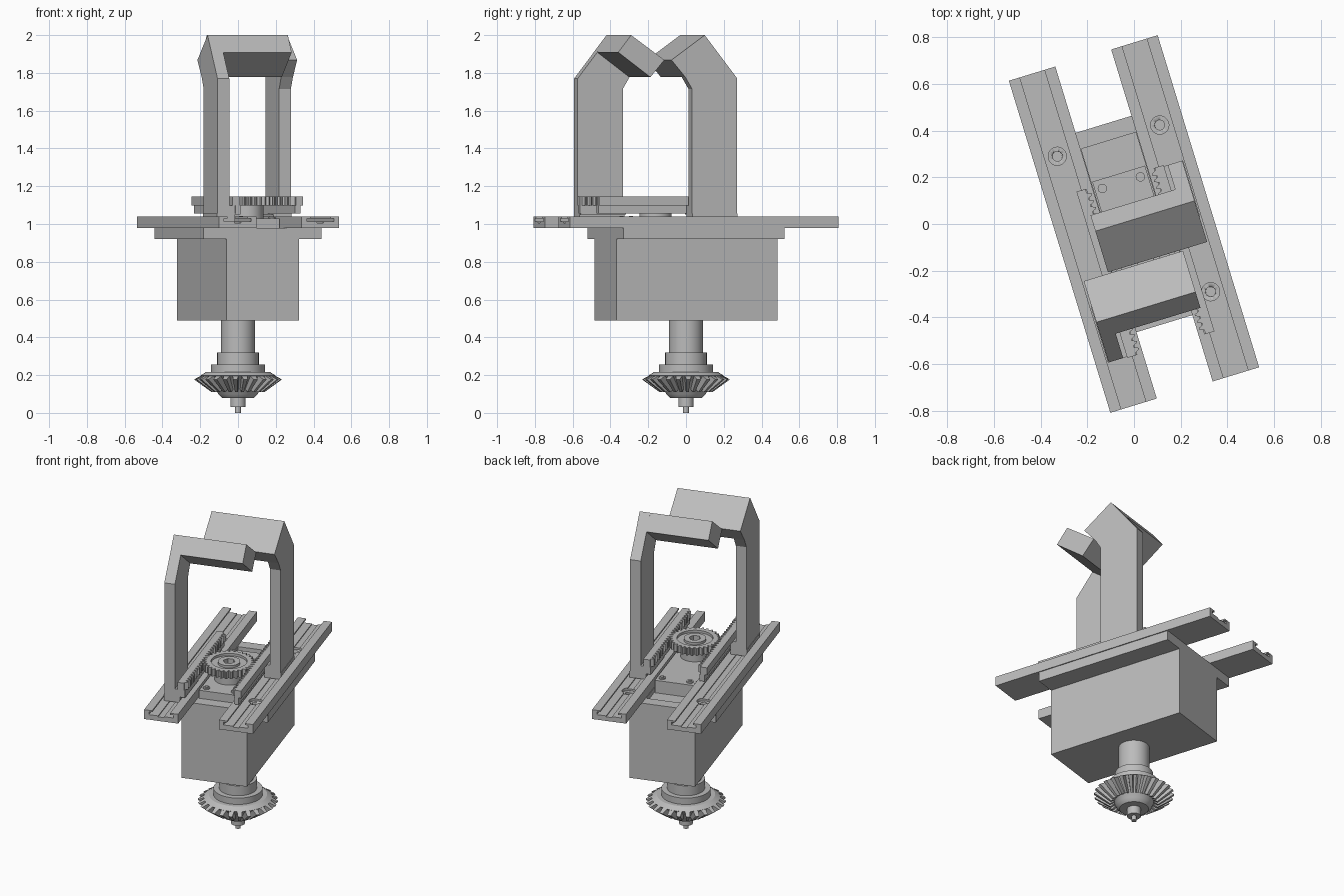
import bpy, bmesh
from math import sin, cos, pi, tau, radians
from mathutils import Matrix

cube = bpy.data.objects.get("Cube")
if cube:
    bpy.data.objects.remove(cube, do_unlink=True)

GREY = (0.5, 0.5, 0.5, 1)
mat = bpy.data.materials.new("machined grey")
mat.use_nodes = True
mat.diffuse_color = GREY
mat.node_tree.nodes["Principled BSDF"].inputs["Base Color"].default_value = GREY

TURN = Matrix.Rotation(radians(17), 4, 'Z')   # the whole gripper is turned on its axis
GRIP = -0.168                                 # centre line of the jaws and pinion


def finish(name, bm, smooth=False):
    """Turn local geometry into a placed object."""
    bmesh.ops.recalc_face_normals(bm, faces=bm.faces)
    bm.transform(TURN)
    mesh = bpy.data.meshes.new(name)
    bm.to_mesh(mesh)
    bm.free()
    mesh.materials.append(mat)
    ob = bpy.data.objects.new(name, mesh)
    bpy.context.collection.objects.link(ob)
    if smooth:
        bpy.ops.object.select_all(action='DESELECT')
        ob.select_set(True)
        bpy.context.view_layer.objects.active = ob
        bpy.ops.object.shade_smooth_by_angle(angle=radians(30))
    return ob


def add_prism(bm, points, offset):
    """Extrude a closed outline of 3D points along an offset."""
    face = bm.faces.new([bm.verts.new(p) for p in points])
    new = bmesh.ops.extrude_face_region(bm, geom=[face])["geom"]
    verts = [g for g in new if isinstance(g, bmesh.types.BMVert)]
    bmesh.ops.translate(bm, verts=verts, vec=offset)


def prism(name, points, offset):
    bm = bmesh.new()
    add_prism(bm, points, offset)
    return finish(name, bm)


def box(name, x0, x1, y0, y1, z0, z1):
    outline = [(x0, y0, z0), (x1, y0, z0), (x1, y1, z0), (x0, y1, z0)]
    return prism(name, outline, (0, 0, z1 - z0))


def lathe(name, profile, centre=(0, 0), sides=40):
    """Spin an (r, z) profile; profiles touch the axis or close on themselves."""
    bm = bmesh.new()
    verts = [bm.verts.new((r, 0, z)) for r, z in profile]
    edges = [bm.edges.new(pair) for pair in zip(verts, verts[1:])]
    bmesh.ops.spin(bm, geom=verts + edges, cent=(0, 0, 0), axis=(0, 0, 1),
                   angle=tau, steps=sides, use_duplicate=False)
    bmesh.ops.remove_doubles(bm, verts=bm.verts, dist=1e-5)
    bmesh.ops.translate(bm, verts=bm.verts, vec=(*centre, 0))
    return finish(name, bm, True)


def cylinder(name, centre, r, z0, z1, sides=32):
    return lathe(name, [(0, z0), (r, z0), (r, z1), (0, z1)], centre, sides)


def cut(ob, *cutters):
    bpy.context.view_layer.objects.active = ob
    for c in cutters:
        c.hide_render = True
        mod = ob.modifiers.new("cut", 'BOOLEAN')
        mod.operation, mod.object, mod.solver = 'DIFFERENCE', c, 'EXACT'
        bpy.ops.object.modifier_apply(modifier=mod.name)
        bpy.data.objects.remove(c, do_unlink=True)


# Housing and its flange with an actuator pocket
box("housing", -0.2, 0.2, -0.446, 0.446, 0.49, 0.92)
flange = box("flange", -0.327, 0.327, -0.446, 0.446, 0.92, 0.98)
cut(flange, box("pocket_cutter", -0.122, 0.122, -0.373, 0.373, 0.95, 1.0))

# Actuator block with screws
box("actuator", -0.118, 0.118, -0.37, 0.225, 0.945, 1.03)
for x in (-0.085, 0.085):
    for y in (-0.33, 0.185):
        cylinder("actuator_screw", (x, y), 0.02, 1.03, 1.038, 16)
        cylinder("screw_head", (x, y), 0.011, 1.038, 1.043, 6)

# Slotted rails: half profile of (offset, z), mirrored
half = [(0.104, 0.98), (0.104, 1.04), (0.055, 1.04), (0.055, 1.03),
        (0.075, 1.03), (0.075, 1.012), (0.018, 1.012), (0.018, 1.006)]
section = half + [(-x, z) for x, z in reversed(half)]
for side, label in ((-1, "right"), (1, "left")):
    cx = side * 0.229
    rail = prism(label + "_rail", [(cx + x, -0.743, z) for x, z in section], (0, 1.486, 0))
    for y in (-0.373, 0.373):
        cut(rail, cylinder("bore_cutter", (cx, y), 0.039, 0.995, 1.06),
            cylinder("hole_cutter", (cx, y), 0.021, 0.97, 1.06))

# Fingers: bent side post, hooked bar, slider and toothed rack, repeated by half turn
post = [(-0.367, 1.04), (-0.367, 1.77), (-0.187, 2.0), (-0.003, 1.868),
        (-0.08, 1.777), (-0.117, 1.715), (-0.117, 1.04)]
bar = [(-0.187, 2.0), (-0.003, 1.868), (-0.08, 1.777), (-0.258, 1.909)]
PITCH = 0.03
for s, label in ((1, "front"), (-1, "back")):
    def at(x, y, z):
        return (s * x, GRIP + s * y, z)

    def block(name, x0, x1, y0, y1, z0, z1):
        ys = sorted((GRIP + s * y0, GRIP + s * y1))
        xs = sorted((s * x0, s * x1))
        return box(label + name, *xs, *ys, z0, z1)

    prism(label + "_finger_post", [at(-0.277, y, z) for y, z in post], (s * 0.065, 0, 0))
    prism(label + "_finger_bar", [at(-0.212, y, z) for y, z in bar], (s * 0.379, 0, 0))
    block("_slider", -0.28, -0.18, -0.367, -0.117, 1.014, 1.055)
    block("_rack_link", -0.277, -0.15, -0.367, -0.117, 1.05, 1.098)
    block("_rack_base", -0.18, -0.15, -0.372, 0.372, 1.055, 1.098)
    outline = [(-0.195, 0.372), (-0.195, -0.372), (-0.155, -0.372)]
    for i in range(24):
        y = -0.36 + i * PITCH
        outline += [(-0.155, y), (-0.135, y + 0.009), (-0.135, y + 0.015), (-0.155, y + 0.024)]
    outline.append((-0.155, 0.372))
    prism(label + "_rack", [at(x, y, 1.098) for x, y in outline], (0, 0, 0.047))

# Pinion between the racks
TEETH = 30
ring = []
for i in range(TEETH):
    for step, r in ((0, 0.132), (0.3, 0.15), (0.55, 0.15), (0.85, 0.132)):
        a = tau * (i + step) / TEETH
        ring.append((r * cos(a), GRIP + r * sin(a), 1.098))
pinion = prism("pinion", ring, (0, 0, 0.047))
groove = [(0.065, 1.13), (0.105, 1.13), (0.105, 1.16), (0.065, 1.16), (0.065, 1.13)]
cut(pinion, lathe("groove_cutter", groove, (0, GRIP)),
    cylinder("bore_cutter", (0, GRIP), 0.035, 1.05, 1.2, 6))
cylinder("pinion_hub", (0, GRIP), 0.085, 1.03, 1.1)

# Drive shaft, collars and bevel gear body in one turned piece
lathe("drive_shaft", [(0, 0.49), (0.09, 0.49), (0.09, 0.32), (0.11, 0.32), (0.11, 0.257),
                      (0.143, 0.257), (0.143, 0.216), (0, 0.216)])
lathe("bevel_gear_body", [(0, 0.216), (0.17, 0.216), (0.2, 0.197), (0.115, 0.125),
                          (0.105, 0.1), (0.085, 0.08), (0.04, 0.08), (0.04, 0.03),
                          (0.015, 0.03), (0.015, 0), (0, 0)])

# Bevel gear teeth: tapered wedges around the cone
bm = bmesh.new()
COUNT = 26
tooth = [(0.19, 0.2, 0.36), (0.233, 0.177, 0.2), (0.14, 0.11, 0.2), (0.11, 0.128, 0.36)]
for i in range(COUNT):
    sides = []
    for sign in (-1, 1):
        loop = []
        for r, z, w in tooth:
            a = tau * (i + sign * w) / COUNT
            loop.append(bm.verts.new((r * cos(a), r * sin(a), z)))
        bm.faces.new(loop)
        sides.append(loop)
    for k in range(4):
        n = (k + 1) % 4
        bm.faces.new((sides[0][k], sides[0][n], sides[1][n], sides[1][k]))
finish("bevel_gear_teeth", bm)
